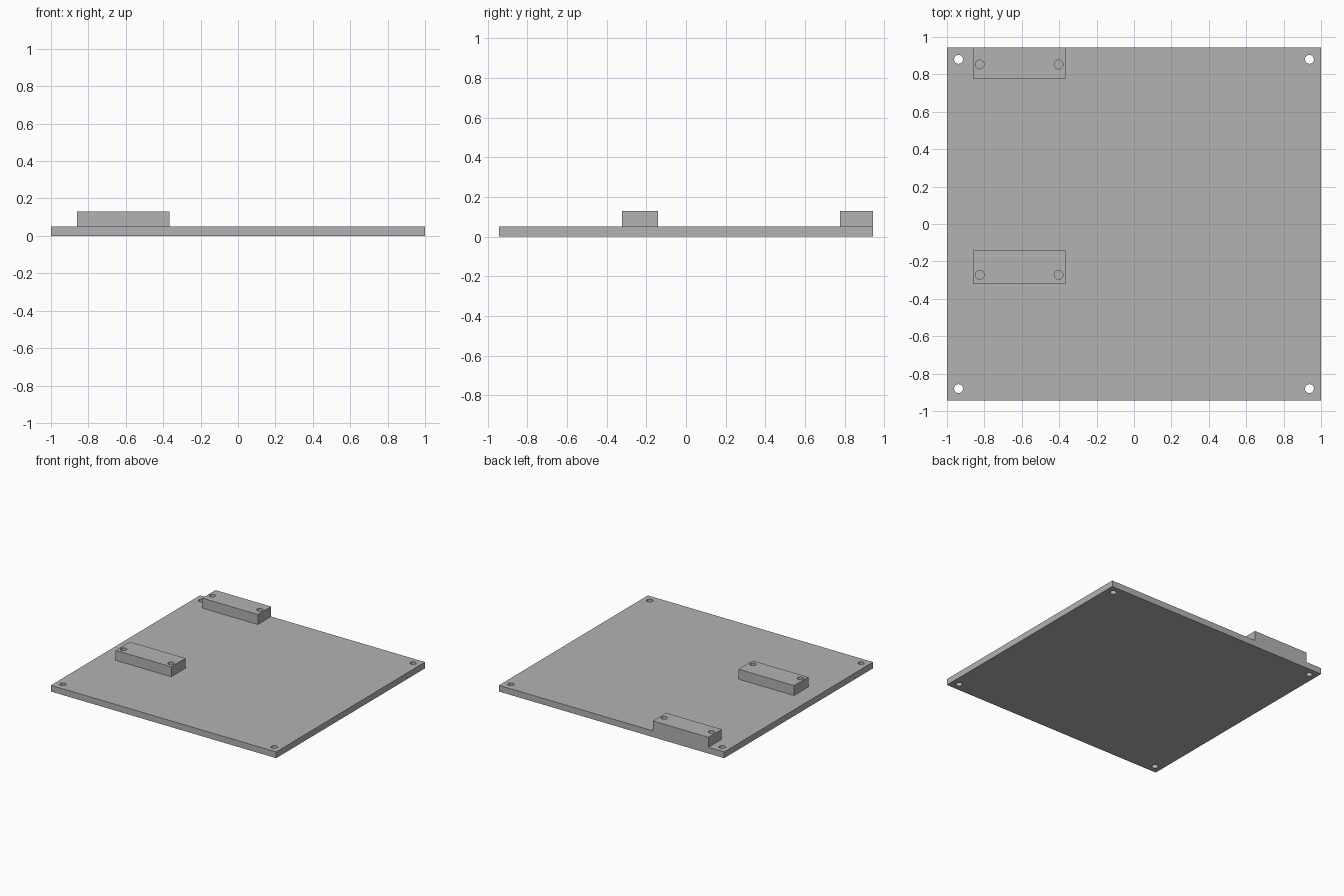
import bpy
import math

cube = bpy.data.objects.get("Cube")
if cube:
    bpy.data.objects.remove(cube, do_unlink=True)

PLATE_TOP, BLOCK_TOP = 0.05, 0.13
HALF_X, HALF_Y = 1.0, 0.944
HOLE_RADIUS = 0.0235

grey = bpy.data.materials.new("plain_grey")
grey.use_nodes = True
grey.diffuse_color = (0.45, 0.45, 0.45, 1)
grey.node_tree.nodes["Principled BSDF"].inputs["Base Color"].default_value = grey.diffuse_color


def box(name, x0, x1, y0, y1, z0, z1):
    bpy.ops.mesh.primitive_cube_add(size=1, location=((x0 + x1) / 2, (y0 + y1) / 2, (z0 + z1) / 2))
    obj = bpy.context.object
    obj.name = name
    obj.scale = (x1 - x0, y1 - y0, z1 - z0)
    bpy.ops.object.transform_apply(location=True, rotation=False, scale=True)
    obj.data.materials.append(grey)
    return obj


def hole(x, y, z0, z1):
    bpy.ops.mesh.primitive_cylinder_add(vertices=32, radius=HOLE_RADIUS, depth=z1 - z0,
                                        location=(x, y, (z0 + z1) / 2))
    obj = bpy.context.object
    obj.name = "hole_cutter"
    obj.hide_render = True
    obj.data.materials.append(grey)
    return obj


def combine(target, tool, operation):
    mod = target.modifiers.new(operation.lower(), "BOOLEAN")
    mod.operation = operation
    mod.solver = "EXACT"
    mod.object = tool
    bpy.context.view_layer.objects.active = target
    bpy.ops.object.modifier_apply(modifier=mod.name)
    bpy.data.objects.remove(tool, do_unlink=True)


# Base plate with a through hole near each corner
plate = box("mounting_plate", -HALF_X, HALF_X, -HALF_Y, HALF_Y, 0, PLATE_TOP)
for sx in (-1, 1):
    for sy in (-1, 1):
        combine(plate, hole(sx * 0.938, sy * 0.88, -0.1, 0.2), "DIFFERENCE")

# Two raised blocks, each with a pair of holes down to the plate
for name, y0, y1, hole_y in (("middle_block", -0.322, -0.142, -0.272),
                             ("back_block", 0.776, HALF_Y, 0.853)):
    block = box(name, -0.86, -0.367, y0, y1, PLATE_TOP, BLOCK_TOP)
    for x in (-0.825, -0.403):
        combine(block, hole(x, hole_y, PLATE_TOP - 0.1, BLOCK_TOP + 0.1), "DIFFERENCE")
    combine(plate, block, "UNION")

# Smooth hole walls, crisp edges
bpy.ops.object.select_all(action="DESELECT")
plate.select_set(True)
bpy.context.view_layer.objects.active = plate
bpy.ops.object.shade_smooth_by_angle(angle=math.radians(30))
